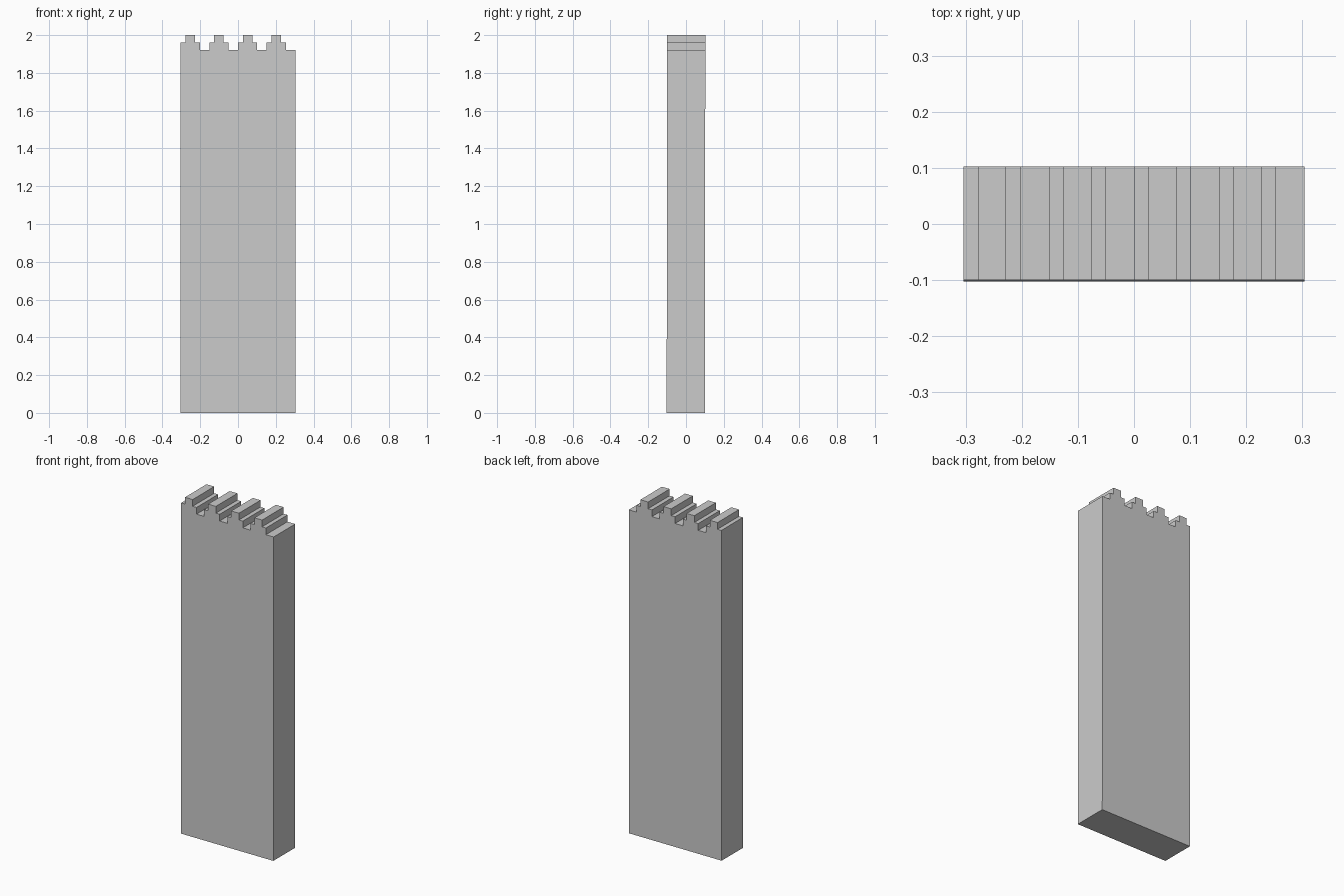
import bpy
import bmesh

if "Cube" in bpy.data.objects:
    bpy.data.objects.remove(bpy.data.objects["Cube"])

STEP = 0.0253          # width of one tread in the stepped top
HALF_W = 12 * STEP
HALF_D = 0.101
LEAN = 0.0015          # the slab leans very slightly backwards
LOW, MID, HIGH = 1.92, 1.96, 2.0

# Front outline: bottom edge, then four repeated stepped teeth
outline = [(-HALF_W, 0.0), (HALF_W, 0.0)]
top = []
for i in range(4):
    x = -HALF_W + i * 6 * STEP
    for start, end, z in ((0, 1, MID), (1, 3, HIGH), (3, 4, MID), (4, 6, LOW)):
        top += [(x + start * STEP, z), (x + end * STEP, z)]
outline += reversed(top)

# Extrude the outline through the depth of the slab
bm = bmesh.new()
face = bm.faces.new([bm.verts.new((x, -HALF_D, z)) for x, z in outline])
result = bmesh.ops.extrude_face_region(bm, geom=[face])
moved = [v for v in result["geom"] if isinstance(v, bmesh.types.BMVert)]
bmesh.ops.translate(bm, verts=moved, vec=(0, 2 * HALF_D, 0))

# Slight backward lean
for v in bm.verts:
    v.co.y += LEAN * (v.co.z - 1.0)
bmesh.ops.recalc_face_normals(bm, faces=bm.faces)

mesh = bpy.data.meshes.new("stepped_slab")
bm.to_mesh(mesh)
bm.free()
slab = bpy.data.objects.new("stepped_slab", mesh)
bpy.context.collection.objects.link(slab)
